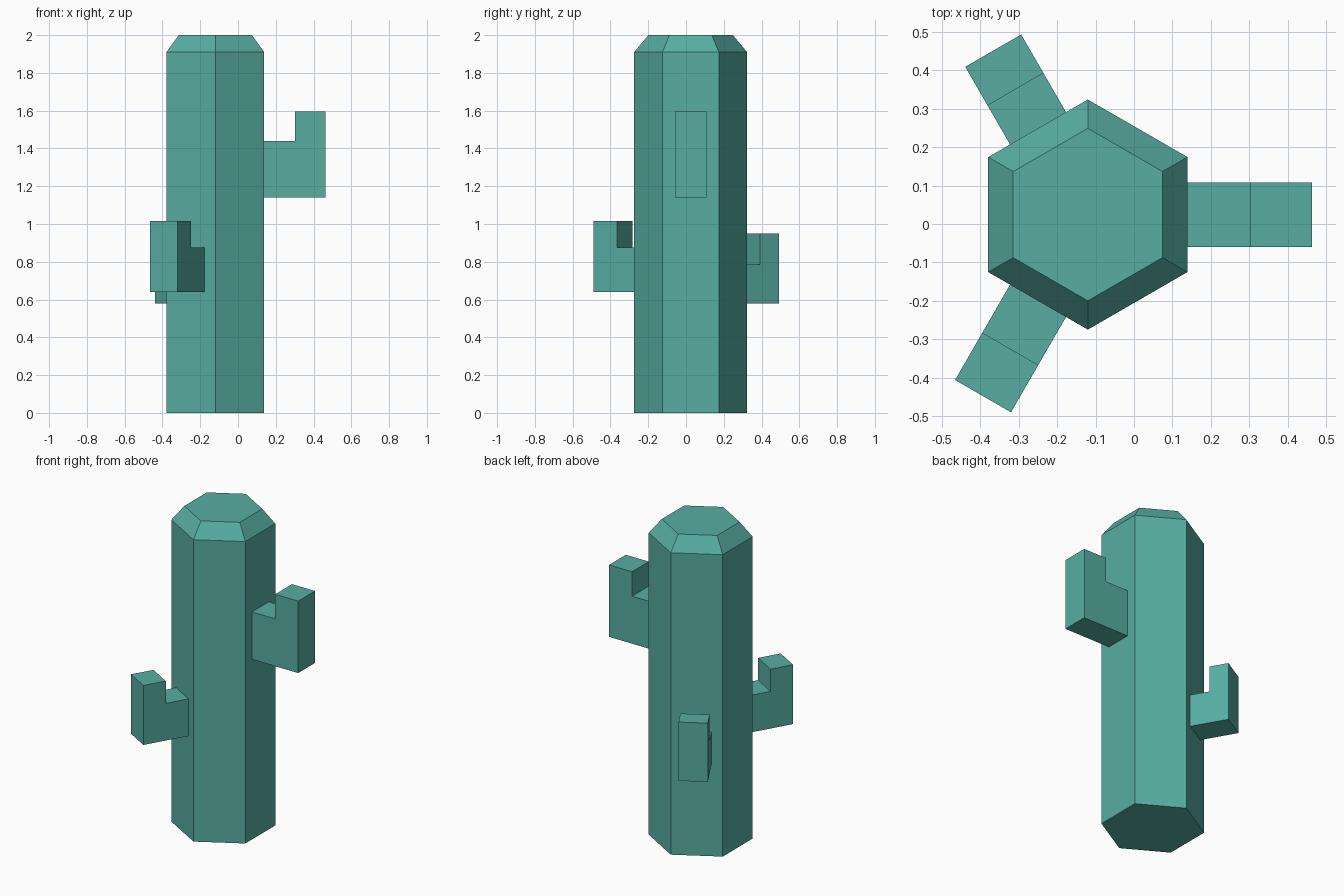
import bpy, bmesh, math
from mathutils import Matrix, Vector

if "Cube" in bpy.data.objects:
    bpy.data.objects.remove(bpy.data.objects["Cube"])

CENTRE = Vector((-0.12, 0.0245, 0))

green = bpy.data.materials.new("cactus_green")
green.diffuse_color = (0.095, 0.42, 0.36, 1)
green.use_nodes = True
green.node_tree.nodes["Principled BSDF"].inputs["Base Color"].default_value = green.diffuse_color


def finish(name, bm):
    bmesh.ops.recalc_face_normals(bm, faces=bm.faces)
    mesh = bpy.data.meshes.new(name)
    bm.to_mesh(mesh)
    bm.free()
    mesh.materials.append(green)
    obj = bpy.data.objects.new(name, mesh)
    obj.location = CENTRE
    bpy.context.collection.objects.link(obj)
    return obj


# Trunk: hexagonal column with a bevelled top
bm = bmesh.new()
rings = []
for r, z in ((0.299, 0), (0.299, 1.91), (0.224, 2.0)):
    rings.append([bm.verts.new((r * math.cos(a), r * math.sin(a), z))
                  for a in (math.radians(30 + 60 * i) for i in range(6))])
for low, high in zip(rings, rings[1:]):
    for i in range(6):
        j = (i + 1) % 6
        bm.faces.new((low[i], low[j], high[j], high[i]))
bm.faces.new(rings[0])
bm.faces.new(rings[-1])
finish("trunk", bm)


# Arm: L-shaped profile extruded sideways, then turned around the trunk
def arm(name, angle, inner, outer, bottom, shelf, top, width=0.168):
    start = 0.255
    profile = ((start, bottom), (outer, bottom), (outer, top),
               (inner, top), (inner, shelf), (start, shelf))
    bm = bmesh.new()
    face = bm.faces.new([bm.verts.new((x, -width / 2, z)) for x, z in profile])
    new = bmesh.ops.extrude_face_region(bm, geom=[face])["geom"]
    bmesh.ops.translate(bm, vec=(0, width, 0),
                        verts=[v for v in new if isinstance(v, bmesh.types.BMVert)])
    bm.transform(Matrix.Rotation(math.radians(angle), 4, "Z"))
    finish(name, bm)


arm("right_arm", 0, 0.422, 0.583, 1.14, 1.44, 1.595)
arm("back_arm", 120, 0.376, 0.492, 0.578, 0.785, 0.95)
arm("front_arm", 240, 0.403, 0.545, 0.64, 0.875, 1.016)
